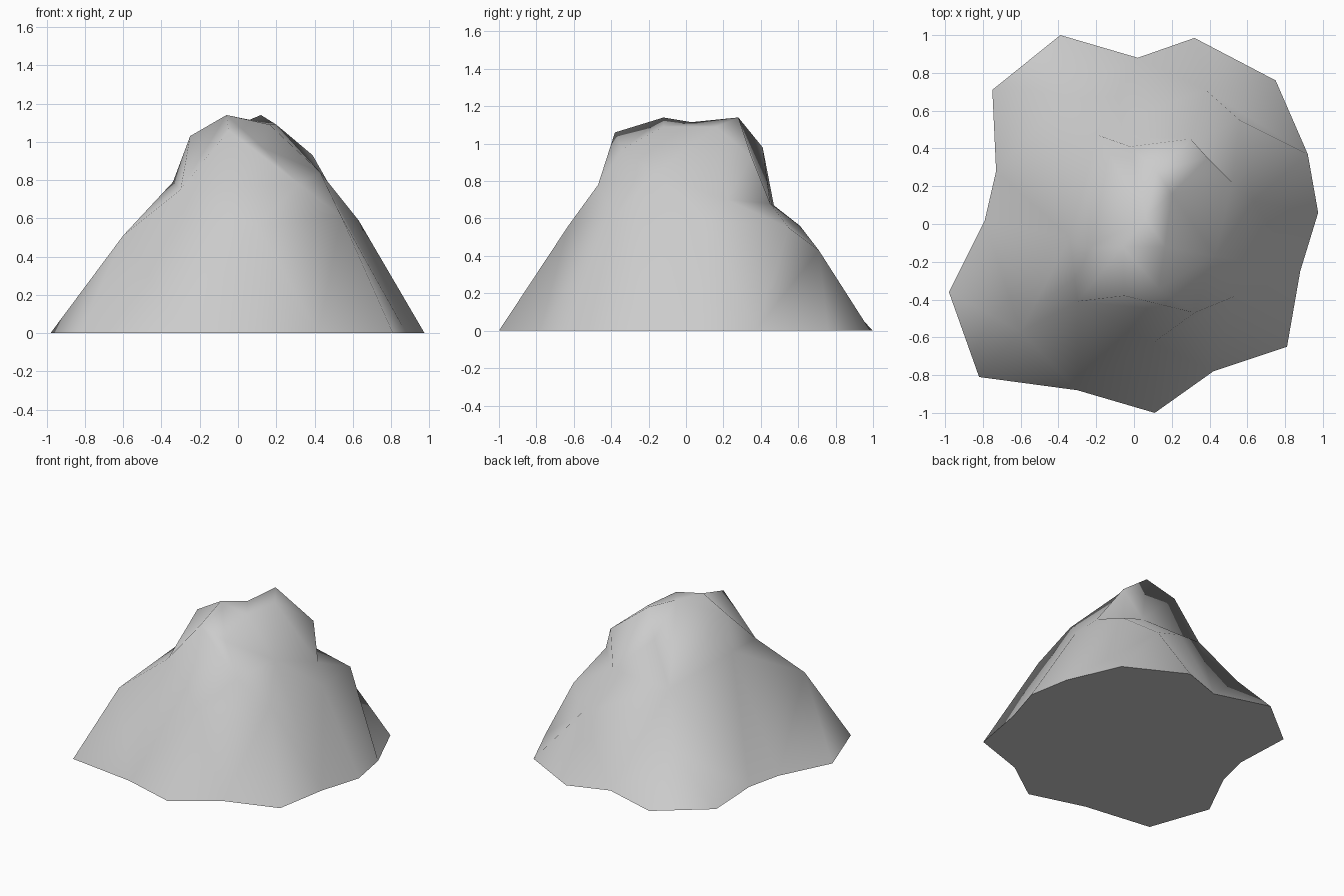
import bpy
import bmesh
import math
from mathutils import Vector
from mathutils.geometry import delaunay_2d_cdt

default_cube = bpy.data.objects.get("Cube")
if default_cube:
    bpy.data.objects.remove(default_cube, do_unlink=True)


def make_material(name, colour):
    material = bpy.data.materials.new(name)
    material.use_nodes = True
    material.diffuse_color = colour
    shader = material.node_tree.nodes["Principled BSDF"]
    shader.inputs["Base Color"].default_value = colour
    shader.inputs["Roughness"].default_value = 0.9
    return material


# Ground outline, counterclockwise from the model's left
outline = [
    (.975, .06), (.92, .37), (.75, .76), (.32, .985),
    (.02, .88), (-.39, 1), (-.75, .71), (-.73, .28),
    (-.79, .02), (-.98, -.36), (-.82, -.81), (-.3, -.88),
    (.11, -1), (.42, -.78), (.81, -.65), (.88, -.25),
]

# Named peaks, shoulders and hollows of the slopes
landmarks = {
    "left_shoulder": (.63, .12, .59),
    "back_left_shoulder": (.56, .55, .55),
    "back_spur": (.38, .71, .43),
    "back_shelf": (.1, .61, .56),
    "back_hollow": (-.36, .68, .33),
    "right_slope": (-.34, -.07, .79),
    "right_shoulder": (-.6, -.57, .51),
    "front_shoulder": (.1, -.63, .56),
    "front_left_shoulder": (.54, -.38, .61),
    "left_buttress": (.43, -.17, .84),
    "front_buttress": (.13, -.34, .97),
    "left_notch": (.52, .22, .7),
    "back_notch": (.3, .45, .68),
    "back_right_notch": (-.19, .47, .67),
    "front_right_notch": (-.3, -.41, .75),
    "front_left_notch": (.32, -.47, .78),
    "left_crown": (.39, .35, .93),
    "back_crown": (-.02, .41, .98),
    "right_crown": (-.25, -.13, 1.03),
    "front_crown": (-.05, -.38, 1.06),
    "peak": (.12, .28, 1.14),
    "front_peak": (-.06, -.12, 1.14),
    "saddle": (.06, .03, 1.115),
    "left_saddle": (.165, -.12, 1.09),
    "left_peak": (.2, .16, 1.09),
}

# Ridges and valleys as chains of landmarks; numbers are outline corners
ridges = [
    # Front cliff
    ("front_right_notch", "front_crown", "front_left_notch", "front_right_notch"),
    ("front_right_notch", "front_peak", "front_crown", "front_buttress"),
    ("front_peak", "front_buttress", "front_left_notch"),
    ("front_shoulder", "front_left_notch", "front_left_shoulder", "front_shoulder"),
    (11, "front_right_notch", "right_shoulder"),
    (14, "front_left_shoulder"),
    # Right slope
    ("front_right_notch", "right_slope", "back_right_notch"),
    ("front_right_notch", "right_crown", "back_right_notch"),
    ("front_peak", "right_crown"),
    (8, "right_slope"),
    (7, "back_right_notch"),
    # Back cliff
    ("back_right_notch", "back_crown", "back_notch", "back_right_notch"),
    ("back_crown", "peak", "left_crown"),
    ("back_notch", "left_crown", "left_notch", "back_notch"),
    # Left slope
    ("left_shoulder", "back_left_shoulder", "back_spur"),
    ("back_left_shoulder", 1, "back_spur", 2),
    ("front_peak", "saddle", "peak"),
    ("front_peak", "left_saddle", "left_peak", "left_crown"),
    ("left_saddle", "left_buttress", "front_left_shoulder"),
    ("left_buttress", "left_shoulder"),
]


def build_terrain(name, outline, landmarks, ridges, material):
    """Span a surface over the outline and landmarks, following the ridges."""
    count = len(outline)
    points = [Vector((x, y, 0)) for x, y in outline]
    index = {i: i for i in range(count)}
    for key, position in landmarks.items():
        index[key] = len(points)
        points.append(Vector(position))

    edges = [(i, (i + 1) % count) for i in range(count)]
    for chain in ridges:
        edges += [(index[a], index[b]) for a, b in zip(chain, chain[1:])]

    # Type 1 keeps only the faces inside the outline
    coords, _, faces, sources, _, _ = delaunay_2d_cdt(
        [p.to_2d() for p in points], edges, [], 1, 0.0001)

    bm = bmesh.new()
    verts = []
    for co, source in zip(coords, sources):
        height = points[source[0]].z if source else 0
        verts.append(bm.verts.new((co.x, co.y, height)))
    for face in faces:
        bm.faces.new([verts[i] for i in face])

    # Flat underside
    rim = [edge for edge in bm.edges if edge.is_boundary]
    bmesh.ops.contextual_create(bm, geom=rim)
    bmesh.ops.recalc_face_normals(bm, faces=bm.faces[:])

    mesh = bpy.data.meshes.new(name)
    bm.to_mesh(mesh)
    bm.free()
    mesh.materials.append(material)
    terrain = bpy.data.objects.new(name, mesh)
    bpy.context.collection.objects.link(terrain)
    return terrain


stone = make_material("stone_grey", (.6, .6, .6, 1))
hill = build_terrain("rocky_hill", outline, landmarks, ridges, stone)

# Smooth slopes with a crisp edge around the underside
bpy.ops.object.select_all(action="DESELECT")
hill.select_set(True)
bpy.context.view_layer.objects.active = hill
bpy.ops.object.shade_smooth_by_angle(angle=math.radians(100))
